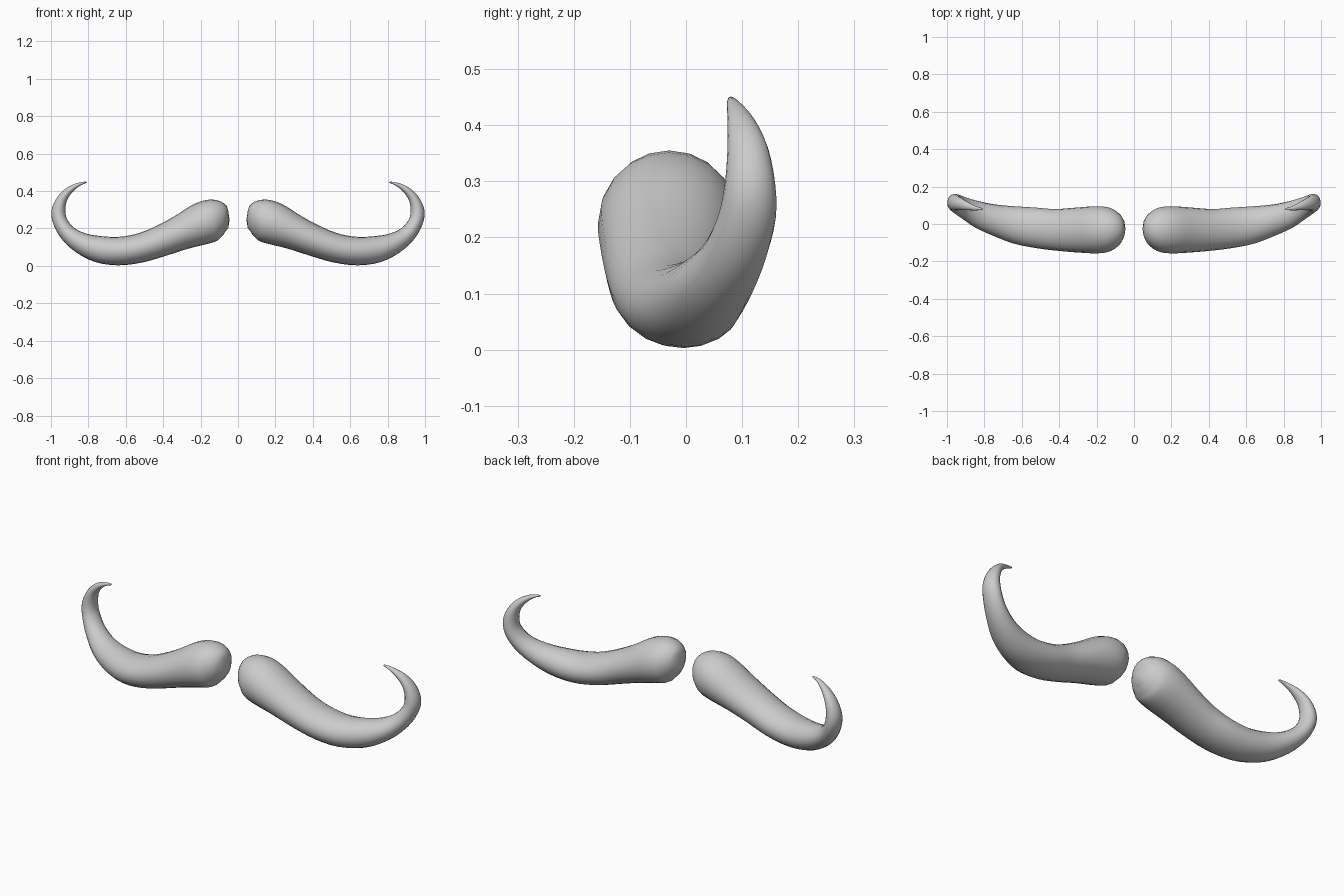
import bpy
import bmesh
import math
from mathutils import Vector

if "Cube" in bpy.data.objects:
    bpy.data.objects.remove(bpy.data.objects["Cube"], do_unlink=True)

SIDES = 20
STEPS = 3

# Spine stations: x, y, z, half width across the curl, half depth
STATIONS = [
    (.052, -.025, .247, .045, .04), (.075, -.028, .25, .083, .08),
    (.125, -.03, .247, .11, .115), (.195, -.031, .225, .113, .126),
    (.305, -.032, .178, .094, .12), (.42, -.031, .13, .083, .111),
    (.53, -.02, .094, .078, .108), (.642, -.005, .079, .076, .1),
    (.748, .02, .09, .071, .085), (.838, .05, .122, .057, .074),
    (.908, .085, .172, .045, .06), (.95, .108, .235, .039, .052),
    (.96, .114, .295, .037, .045), (.939, .11, .36, .027, .036),
    (.897, .098, .408, .018, .024), (.848, .085, .437, .009, .012),
    (.812, .08, .447, .004, .005),
]

grey = bpy.data.materials.new("light grey")
grey.use_nodes = True
colour = (.6, .6, .6, 1)
grey.diffuse_color = colour
grey.node_tree.nodes["Principled BSDF"].inputs["Base Color"].default_value = colour


def smooth_stations(points):
    """Catmull-Rom interpolation of every station value."""
    pts = [Vector(p) for p in points]
    pts = [2 * pts[0] - pts[1]] + pts + [2 * pts[-1] - pts[-2]]
    out = []
    for a, b, c, d in zip(pts, pts[1:], pts[2:], pts[3:]):
        for i in range(STEPS):
            t = i / STEPS
            out.append(b + (c - a) * (t / 2)
                       + (2 * a - 5 * b + 4 * c - d) * (t * t / 2)
                       + (3 * b - a - 3 * c + d) * (t ** 3 / 2))
    return out + [pts[-2]]


def moustache_half(name, side):
    bm = bmesh.new()
    spine = smooth_stations(STATIONS)
    rings = []
    for i, (x, y, z, width, depth) in enumerate(spine):
        before, after = spine[max(i - 1, 0)], spine[min(i + 1, len(spine) - 1)]
        across = Vector((before[2] - after[2], 0, after[0] - before[0])).normalized()
        if i < STEPS:
            across = Vector((0, 0, 1)).lerp(across, i / STEPS).normalized()
        ring = []
        for k in range(SIDES):
            angle = math.tau * k / SIDES
            p = Vector((x, y, z)) + across * (width * math.cos(angle))
            p.y += depth * math.sin(angle)
            ring.append(bm.verts.new((side * p.x, p.y, p.z)))
        rings.append(ring)
    for r, s in zip(rings, rings[1:]):
        for k in range(SIDES):
            n = (k + 1) % SIDES
            bm.faces.new((r[k], r[n], s[n], s[k]))
    # Domed ends
    for ring, station, bulge in ((rings[0], spine[0], -.007), (rings[-1], spine[-1], -.004)):
        pole = bm.verts.new((side * (station[0] + bulge), station[1], station[2]))
        for k in range(SIDES):
            bm.faces.new((ring[k], ring[(k + 1) % SIDES], pole))
    bmesh.ops.recalc_face_normals(bm, faces=bm.faces)
    for face in bm.faces:
        face.smooth = True
    mesh = bpy.data.meshes.new(name)
    bm.to_mesh(mesh)
    bm.free()
    mesh.materials.append(grey)
    bpy.context.collection.objects.link(bpy.data.objects.new(name, mesh))


moustache_half("left_moustache_half", 1)
moustache_half("right_moustache_half", -1)
